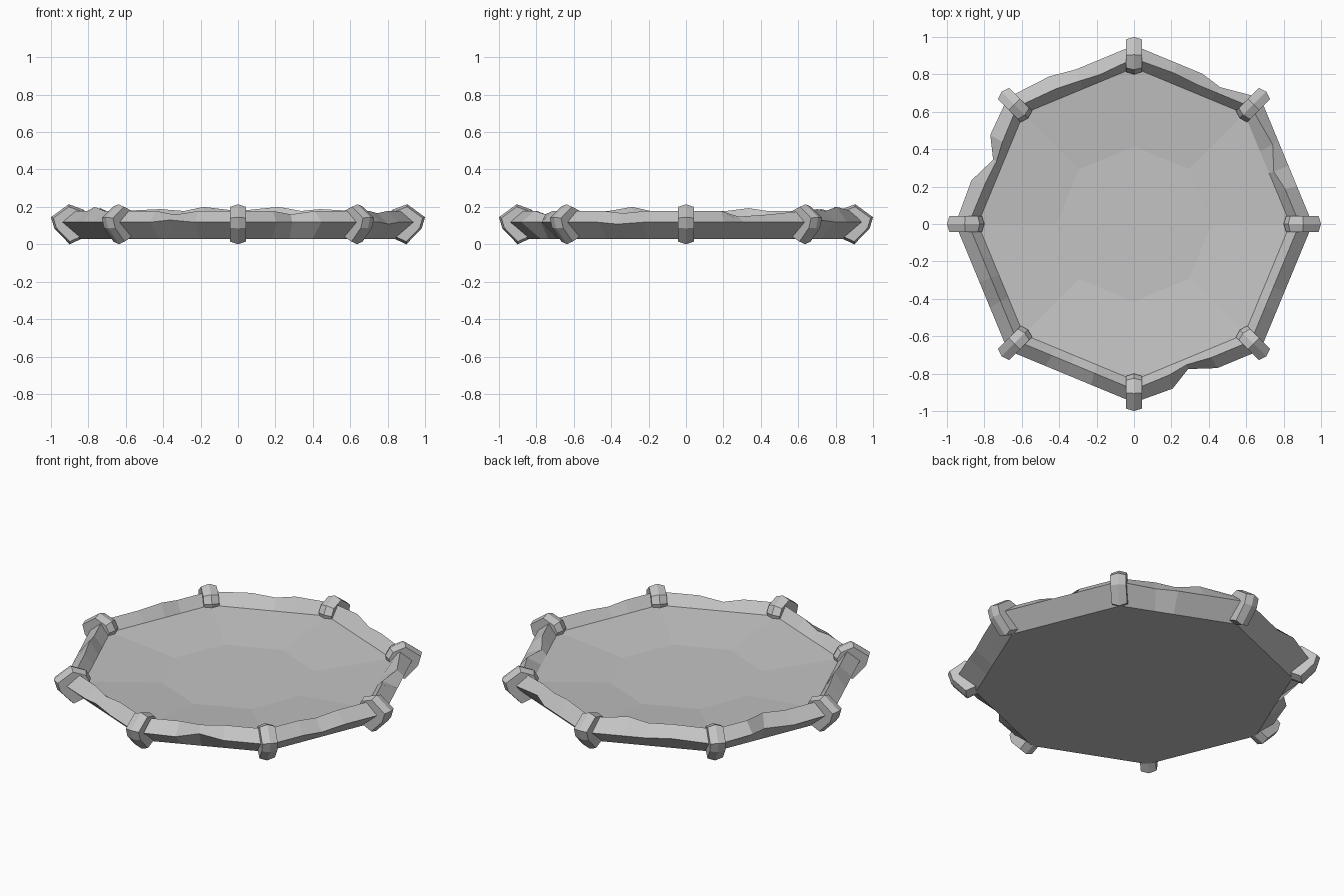
import bpy, bmesh, math
from mathutils import Vector, Matrix

cube = bpy.data.objects.get("Cube")
if cube:
    bpy.data.objects.remove(cube, do_unlink=True)

SIDES = 8
STEP = 2 * math.pi / SIDES

stone = bpy.data.materials.new("grey_stone")
stone.use_nodes = True
stone.diffuse_color = (0.55, 0.55, 0.55, 1)
bsdf = stone.node_tree.nodes["Principled BSDF"]
bsdf.inputs["Base Color"].default_value = stone.diffuse_color
bsdf.inputs["Roughness"].default_value = 0.9


def finish(bm, name):
    bmesh.ops.recalc_face_normals(bm, faces=bm.faces)
    mesh = bpy.data.meshes.new(name)
    bm.to_mesh(mesh)
    bm.free()
    mesh.materials.append(stone)
    obj = bpy.data.objects.new(name, mesh)
    bpy.context.collection.objects.link(obj)
    return obj


def corner(side, radius, z):
    a = side * STEP
    return Vector((radius * math.cos(a), radius * math.sin(a), z))


def bridge(bm, a, b):
    n = len(a)
    for i in range(n):
        j = (i + 1) % n
        bm.faces.new((a[i], a[j], b[j], b[i]))


# Dish: shallow faceted floor, chipped rim and flat underside in one shell
STATIONS = (0, 0.3, 0.46, 0.66)
SECTION = {"floor": (0.835, 0.12), "crest": (0.885, 0.178),
           "outer": (0.955, 0.118), "bottom": (0.85, 0.028)}
# Wear on the rim: (side, station): {ring: (outward shift, height shift)}
WEAR = {
    (0, 2): {"crest": (-0.02, -0.03)},
    (0, 3): {"crest": (0.03, -0.02)},
    (1, 1): {"outer": (-0.03, 0.01), "crest": (0, 0.01)},
    (1, 3): {"crest": (0.01, 0.022)},
    (2, 1): {"crest": (-0.01, 0.022)},
    (2, 3): {"outer": (0.02, 0.02), "crest": (0.01, 0.01)},
    (3, 1): {"outer": (0.01, 0.01)},
    (3, 2): {"outer": (-0.055, -0.01), "crest": (-0.01, 0.015)},
    (3, 3): {"outer": (0.01, 0)},
    (4, 2): {"crest": (0, 0.022)},
    (5, 2): {"crest": (0, -0.02), "outer": (0, 0.012)},
    (6, 1): {"outer": (0.01, 0)},
    (6, 2): {"outer": (-0.055, 0), "crest": (-0.015, -0.018)},
    (7, 2): {"crest": (0, -0.012), "outer": (0, -0.01)},
}
bm = bmesh.new()
rings = {}
for ring, (radius, z) in SECTION.items():
    rings[ring] = []
    for side in range(SIDES):
        out = corner(side + 0.5, 1, 0)
        for s, t in enumerate(STATIONS):
            p = corner(side, radius, z).lerp(corner(side + 1, radius, z), t)
            dr, dz = WEAR.get((side, s), {}).get(ring, (0, 0))
            rings[ring].append(bm.verts.new(p + out * dr + Vector((0, 0, dz))))
bridge(bm, rings["floor"], rings["crest"])
bridge(bm, rings["crest"], rings["outer"])
bridge(bm, rings["outer"], rings["bottom"])
bm.faces.new(rings["bottom"])

# Sloping floor panels around a flat central octagon
centre = [bm.verts.new(corner(i, 0.415, 0.08)) for i in range(SIDES)]
bm.faces.new(centre)
n = len(STATIONS)
for i in range(SIDES):
    edge = [rings["floor"][(i * n + k) % (SIDES * n)] for k in range(n + 1)]
    bm.faces.new(edge + [centre[(i + 1) % SIDES], centre[i]])
finish(bm, "dish")

# Clamps: ridged bands wrapped over the rim at each corner
PROFILE = [(1.0, 0.145), (0.982, 0.085), (0.9, 0.0), (0.825, 0.035),
           (0.8, 0.14), (0.825, 0.185), (0.905, 0.214)]
MID = Vector((0.9, 0, 0.11))
for i in range(SIDES):
    bm = bmesh.new()
    loops = []
    for y, scale in ((-0.042, 0.87), (0, 1), (0.042, 0.87)):
        loop = []
        for r, z in PROFILE:
            p = MID + (Vector((r, 0, z)) - MID) * scale
            loop.append(bm.verts.new((p.x, y, p.z)))
        loops.append(loop)
    bridge(bm, loops[0], loops[1])
    bridge(bm, loops[1], loops[2])
    bm.faces.new(loops[0])
    bm.faces.new(loops[2])
    bm.transform(Matrix.Rotation(i * STEP, 4, "Z"))
    finish(bm, f"rim_clamp_{i + 1}")
